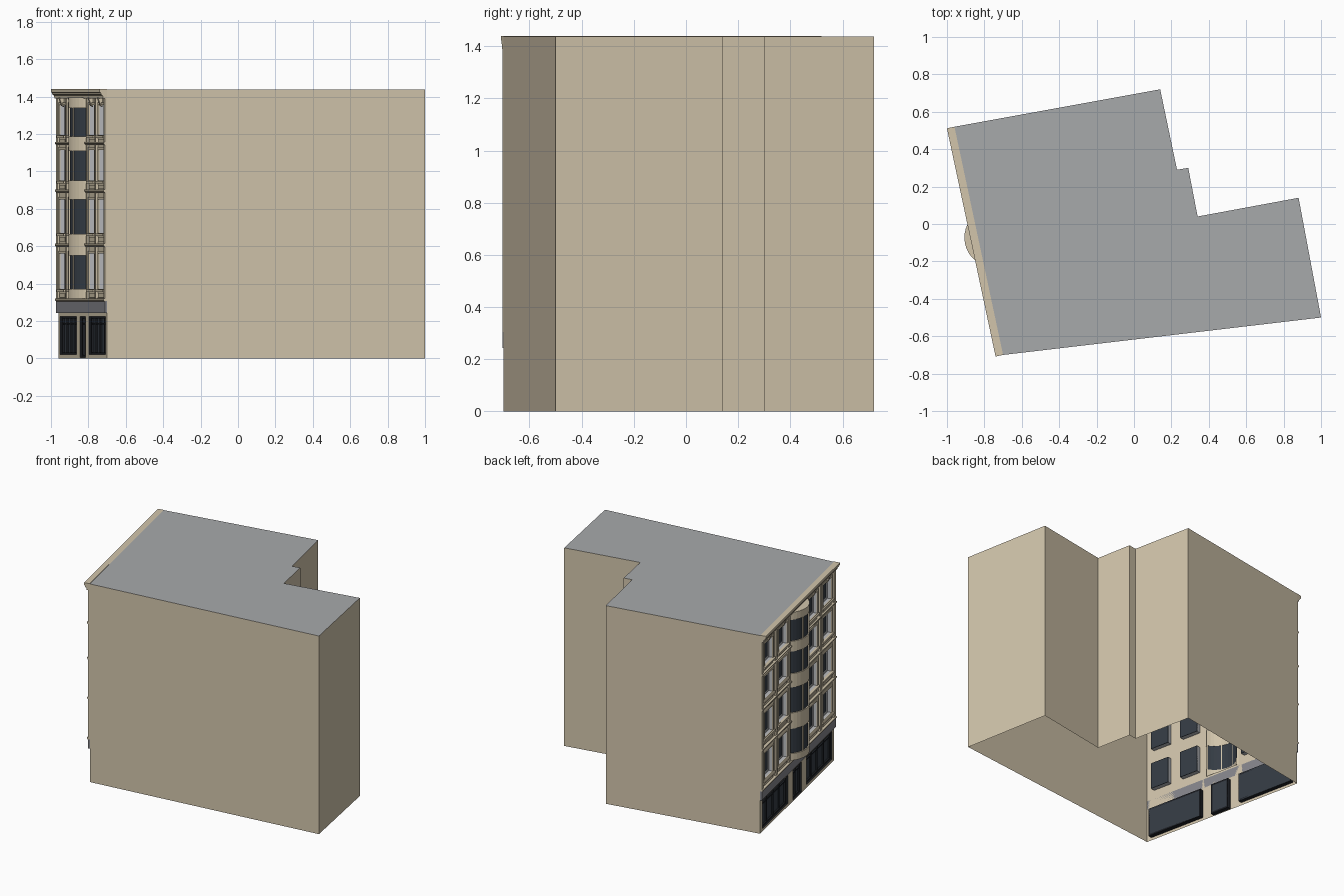
import bpy, bmesh, math
from mathutils import Vector

if "Cube" in bpy.data.objects:
    bpy.data.objects.remove(bpy.data.objects["Cube"])

def mat(name, c):
    m = bpy.data.materials.new(name)
    m.diffuse_color = (*c, 1)
    m.use_nodes = True
    m.node_tree.nodes["Principled BSDF"].inputs["Base Color"].default_value = m.diffuse_color
    return m

TAN = mat("tan_stone", (0.645, 0.56, 0.41))
ROOF = mat("roof_grey", (0.39, 0.40, 0.41))
SIGN = mat("fascia_grey", (0.24, 0.24, 0.26))
SASH = mat("pale_sash", (0.50, 0.51, 0.53))
GLASS = mat("dark_glass", (0.035, 0.045, 0.058))
DARK = mat("black_frame", (0.012, 0.014, 0.018))

# street facade runs from A to B; u along it, d outward from it
A, B = Vector((-0.96, 0.52, 0)), Vector((-0.70, -0.70, 0))
L = (B - A).length
U = (B - A).normalized()
N = Vector((U.y, -U.x, 0))
H = 1.438

def P(u, d, z):
    return A + U * u + N * d + Vector((0, 0, z))

def obj(name, faces, *mats, idx=None, fix=False):
    bm = bmesh.new()
    for i, f in enumerate(faces):
        fc = bm.faces.new([bm.verts.new(v) for v in f])
        if idx:
            fc.material_index = idx[i]
    bmesh.ops.remove_doubles(bm, verts=bm.verts, dist=1e-5)
    if fix:
        bmesh.ops.recalc_face_normals(bm, faces=bm.faces)
    me = bpy.data.meshes.new(name)
    bm.to_mesh(me)
    bm.free()
    for m in mats:
        me.materials.append(m)
    o = bpy.data.objects.new(name, me)
    bpy.context.collection.objects.link(o)
    return o

def prism(prof, u0, u1):
    """Extrude a (d, z) profile along the facade."""
    n = len(prof)
    fs = [[P(u0, *p) for p in prof], [P(u1, *p) for p in reversed(prof)]]
    for i in range(n):
        a, b = prof[i], prof[(i + 1) % n]
        fs.append([P(u0, *b), P(u0, *a), P(u1, *a), P(u1, *b)])
    return fs

def box(u0, u1, d0, d1, z0, z1):
    return prism([(d0, z0), (d1, z0), (d1, z1), (d0, z1)], u0, u1)

def ring(u0, u1, z0, z1, w, d0, d1):
    """Rectangular frame lying inside the given rectangle."""
    return (box(u0, u0 + w, d0, d1, z0, z1) + box(u1 - w, u1, d0, d1, z0, z1)
            + box(u0 + w, u1 - w, d0, d1, z0, z0 + w) + box(u0 + w, u1 - w, d0, d1, z1 - w, z1))

# plain walls and flat roof, open underneath
foot = [A, Vector((0.14, 0.72, 0)), Vector((0.23, 0.29, 0)), Vector((0.29, 0.30, 0)),
        Vector((0.34, 0.04, 0)), Vector((0.88, 0.14, 0)), Vector((1.0, -0.5, 0)), B]
up = Vector((0, 0, H))
walls = [[q, p, p + up, q + up] for p, q in zip(foot, foot[1:])]
obj("side_walls", walls, TAN)
obj("roof", [[p + up for p in reversed(foot)]], ROOF)

# openings
cols = [(0.058, 0.2), (0.3, 0.44)]
cols += [(L - b, L - a) for a, b in reversed(cols)]
rows = [(0.37, 0.56), (0.67, 0.85), (0.95, 1.115), (1.195, 1.355)]
wins = [(a, b, c, d) for a, b in cols for c, d in rows]
MID, HALF = L / 2, 0.135
shops = [(0.035, 0.465, 0.02, 0.225), (L - 0.465, L - 0.035, 0.02, 0.225)]
door = (MID - 0.07, MID + 0.07, 0.005, 0.225)
bay = (MID - HALF, MID + HALF, 0.32, 1.395)

# facade wall with holes
holes = wins + shops + [door, bay]
us = sorted({0, L} | {h[i] for h in holes for i in (0, 1)})
zs = sorted({0, H} | {h[i] for h in holes for i in (2, 3)})
fs = []
for a, b in zip(us, us[1:]):
    for c, d in zip(zs, zs[1:]):
        x, z = (a + b) / 2, (c + d) / 2
        if not any(h[0] < x < h[1] and h[2] < z < h[3] for h in holes):
            fs.append([P(a, 0, c), P(b, 0, c), P(b, 0, d), P(a, 0, d)])
obj("facade_wall", fs, TAN)

# upper windows: reveals, sashes, glass, surrounds
def reveal(h, t):
    a, b, c, d = h
    k = [(a, c), (b, c), (b, d), (a, d)]
    return [[P(p[0], 0, p[1]), P(q[0], 0, q[1]), P(q[0], -t, q[1]), P(p[0], -t, p[1])]
            for p, q in zip(k, k[1:] + k[:1])]

rev, sash, glass, trim, sills = [], [], [], [], []
for a, b, c, d in wins:
    m = (a + b) / 2
    rev += reveal((a, b, c, d), 0.03)
    sash += ring(a, b, c, d, 0.01, -0.03, -0.022)
    sash += box(m - 0.004, m + 0.004, -0.03, -0.023, c + 0.01, d - 0.01)
    glass += box(a, b, -0.033, -0.028, c, d)
    trim += ring(a - 0.014, b + 0.014, c - 0.014, d + 0.014, 0.014, 0, 0.008)
    sills += box(a - 0.02, b + 0.02, 0, 0.018, c - 0.016, c - 0.002)
    trim += box(a, b, 0, 0.006, c - 0.045, c - 0.022)       # panel under the sill
    if d > 1.3:                                             # console over top windows
        sills += prism([(0, 1.345), (0.01, 1.35), (0.026, 1.395), (0, 1.395)], m - 0.014, m + 0.014)
obj("window_reveals", rev, SASH)
obj("window_sashes", sash, SASH, fix=True)
obj("window_glass", glass, GLASS, fix=True)
obj("window_surrounds", trim, TAN, fix=True)
obj("window_sills", sills, TAN, fix=True)

# pilasters and string courses either side of the bay
pil, string = [], []
for a, b in [(0, 0.03), (0.237, 0.263), (0.458, 0.486)]:
    for p, q in ((a, b), (L - b, L - a)):
        pil += box(p, q, 0, 0.012, 0.32, 1.39)
for z in (0.605, 0.895, 1.15):
    for p, q in ((0, MID - HALF), (MID + HALF, L)):
        string += prism([(0, z - 0.01), (0.012, z - 0.01), (0.02, z), (0.02, z + 0.008), (0, z + 0.008)], p, q)
obj("pilasters", pil, TAN, fix=True)
obj("string_courses", string, TAN, fix=True)

# shop fronts and entrance
rev, frames, glass = [], [], []
for a, b, c, d in shops + [door]:
    rev += reveal((a, b, c, d), 0.025)
    frames += ring(a, b, c, d, 0.012, -0.03, -0.012)
    frames += box(a, b, -0.028, -0.014, 0.182, 0.19)
    n = 4 if b - a > 0.2 else 2
    for i in range(1, n):
        x = a + (b - a) * i / n
        frames += box(x - 0.005, x + 0.005, -0.028, -0.014, c, d)
    glass += box(a, b, -0.03, -0.024, c, d)
obj("shop_reveals", rev, DARK)
obj("shop_frames", frames, DARK, fix=True)
obj("shop_glass", glass, GLASS, fix=True)

# fascia band, ledge and cornice
obj("shop_fascia", box(0, L, 0, 0.012, 0.243, 0.308), SIGN, fix=True)
obj("fascia_ledge", prism([(0, 0.305), (0.014, 0.305), (0.02, 0.312), (0.02, 0.32), (0, 0.322)], 0, L), TAN, fix=True)
obj("cornice", prism([(0, 1.39), (0.022, 1.39), (0.024, 1.405), (0.034, 1.412), (0.034, 1.42),
                      (0.041, 1.422), (0.041, 1.44), (0, 1.44)], 0, L), TAN, fix=True)

# curved bay: bands of stone and glass around an arc
R, OFF, SEG = 0.16, -0.085, 12
amax = math.asin(HALF / R)

def arc(t, r, z):
    return P(MID + r * math.sin(t), OFF + r * math.cos(t), z)

def band(t0, t1, n, r0, r1, z0, z1):
    """Curved slab; ends left closed."""
    out = []
    ts = [t0 + (t1 - t0) * i / n for i in range(n + 1)]
    for a, b in zip(ts, ts[1:]):
        out += [[arc(a, r1, z0), arc(b, r1, z0), arc(b, r1, z1), arc(a, r1, z1)],
                [arc(b, r0, z0), arc(a, r0, z0), arc(a, r0, z1), arc(b, r0, z1)],
                [arc(a, r1, z1), arc(b, r1, z1), arc(b, r0, z1), arc(a, r0, z1)],
                [arc(a, r0, z0), arc(b, r0, z0), arc(b, r1, z0), arc(a, r1, z0)]]
    for a in (t0, t1):
        out.append([arc(a, r0, z0), arc(a, r1, z0), arc(a, r1, z1), arc(a, r0, z1)])
    return out

stone, panes, mull = [], [], []
brows = [(0.37, 0.55), (0.665, 0.85), (0.95, 1.11), (1.185, 1.34)]
edges = [0.32] + [z for r in brows for z in r] + [1.395]
for z0, z1 in zip(edges[::2], edges[1::2]):
    stone += band(-amax, amax, SEG, R - 0.015, R, z0, z1)
for z0, z1 in brows:
    panes += band(-amax, amax, SEG, R - 0.013, R - 0.008, z0, z1)
    for k in (-1, -1 / 3, 1 / 3, 1):
        t = k * (amax - 0.03)
        mull += band(t - 0.025, t + 0.025, 1, R - 0.014, R - 0.001, z0, z1)
obj("bay_stone_bands", stone, TAN, fix=True)
obj("bay_glass", panes, GLASS, fix=True)
obj("bay_mullions", mull, TAN, fix=True)
# bay top and underside caps
ts = [-amax + 2 * amax * i / SEG for i in range(SEG + 1)]
obj("bay_caps", [[arc(t, R, 1.395) for t in reversed(ts)], [arc(t, R, 0.32) for t in ts]], TAN)
